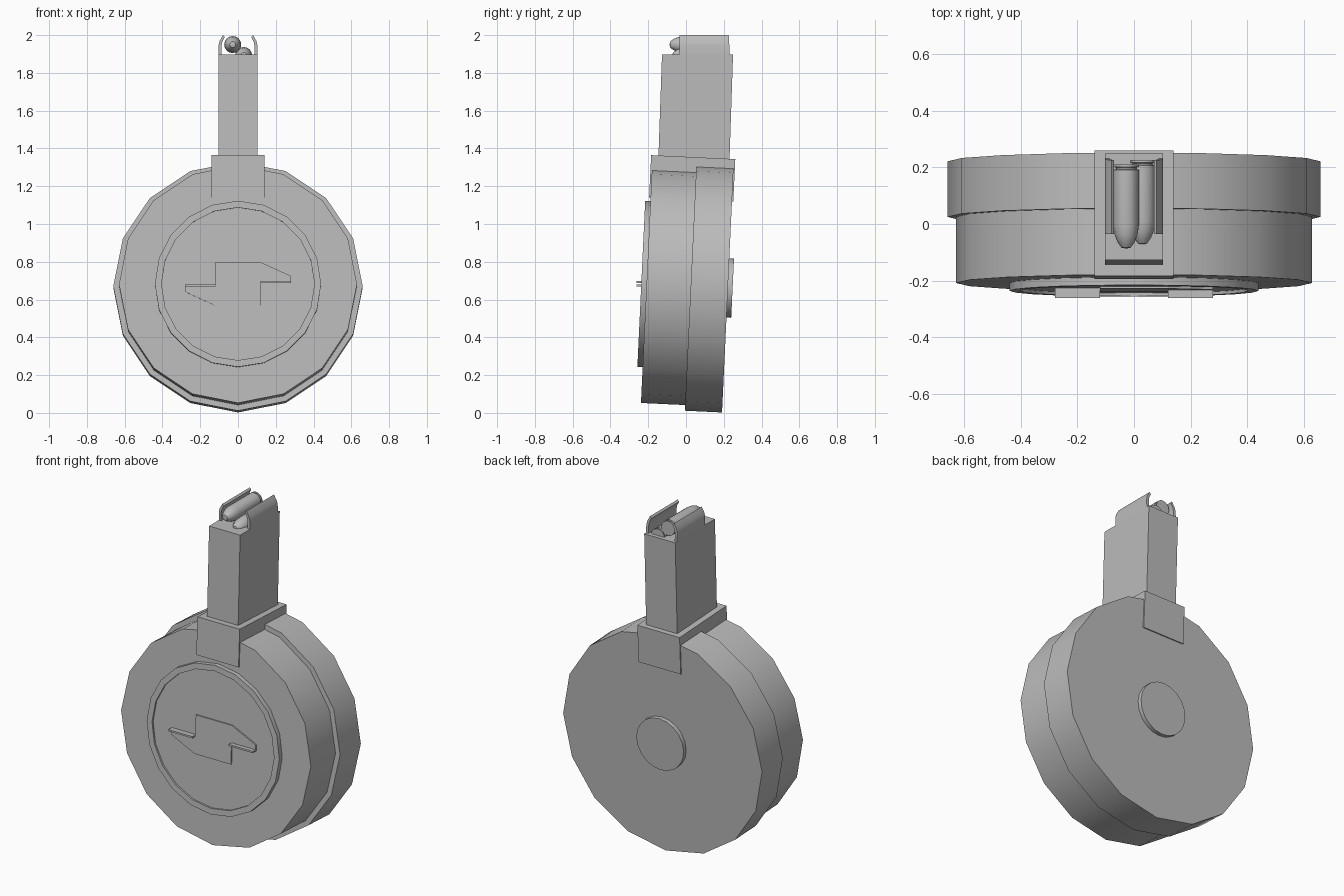
import bpy, bmesh, math
from mathutils import Matrix, Vector

if "Cube" in bpy.data.objects:
    bpy.data.objects.remove(bpy.data.objects["Cube"])

grey = bpy.data.materials.new("plain grey")
grey.diffuse_color = (0.5, 0.5, 0.5, 1)
grey.use_nodes = True
grey.node_tree.nodes["Principled BSDF"].inputs["Base Color"].default_value = grey.diffuse_color

# The drum and collar lean slightly backwards around the drum centre
LEAN = Matrix.Translation((0, 0, 0.672)) @ Matrix.Rotation(math.radians(-2.7), 4, 'X')


def finish(name, bm, matrix=LEAN, smooth=False):
    bmesh.ops.recalc_face_normals(bm, faces=bm.faces)
    bm.transform(matrix)
    me = bpy.data.meshes.new(name)
    bm.to_mesh(me)
    bm.free()
    me.materials.append(grey)
    ob = bpy.data.objects.new(name, me)
    bpy.context.collection.objects.link(ob)
    if smooth:
        bpy.ops.object.select_all(action='DESELECT')
        ob.select_set(True)
        bpy.context.view_layer.objects.active = ob
        bpy.ops.object.shade_smooth_by_angle(angle=math.radians(35))
    return ob


def lathe(name, profile, sides, matrix=LEAN):
    """Turn (radius, depth) points around the y axis; radius 0 closes an end."""
    bm = bmesh.new()
    rings = []
    for r, y in profile:
        if r == 0:
            rings.append([bm.verts.new((0, y, 0))])
        else:
            angles = [2 * math.pi * i / sides for i in range(sides)]
            rings.append([bm.verts.new((r * math.sin(a), y, r * math.cos(a))) for a in angles])
    for a, b in zip(rings, rings[1:]):
        for i in range(sides):
            j = (i + 1) % sides
            if len(a) == 1:
                bm.faces.new((a[0], b[i], b[j]))
            elif len(b) == 1:
                bm.faces.new((a[i], a[j], b[0]))
            else:
                bm.faces.new((a[i], a[j], b[j], b[i]))
    return finish(name, bm, matrix, True)


def loft(name, start, end, matrix=LEAN, smooth=False):
    """Solid between two matching outlines."""
    bm = bmesh.new()
    a = [bm.verts.new(p) for p in start]
    b = [bm.verts.new(p) for p in end]
    bm.faces.new(a)
    bm.faces.new(b[::-1])
    for i in range(len(a)):
        j = (i + 1) % len(a)
        bm.faces.new((a[i], a[j], b[j], b[i]))
    return finish(name, bm, matrix, smooth)


def rect(x0, x1, y0, y1, z):
    return [(x0, y0, z), (x1, y0, z), (x1, y1, z), (x0, y1, z)]


def box(name, x0, x1, y0, y1, z0, z1):
    return loft(name, rect(x0, x1, y0, y1, z0), rect(x0, x1, y0, y1, z1))


# Drum: narrower front half, wider rear cover
lathe("drum_front", [(0, -0.209), (0.63, -0.209), (0.63, 0.03), (0, 0.03)], 16)
lathe("drum_rear", [(0, 0.025), (0.66, 0.025), (0.66, 0.222), (0, 0.222)], 16)

# Raised front ring with a sunken plate, and the rear hub
lathe("front_ring", [(0, -0.2), (0.44, -0.2), (0.44, -0.237), (0.405, -0.237),
                     (0.405, -0.226), (0, -0.226)], 20)
lathe("rear_hub", [(0, 0.21), (0.157, 0.21), (0.157, 0.247), (0, 0.247)], 20)

# Winding key: point-symmetric plate with two folded grips
half = [(-0.12, 0.0), (-0.12, 0.115), (0.12, 0.115), (0.28, 0.042), (0.28, 0.005), (0.12, 0.005)]
outline = half[1:] + [(-x, -z) for x, z in half[1:]]
loft("key_plate", [(x, -0.22, z) for x, z in outline], [(x, -0.234, z) for x, z in outline])
box("key_grip_right", 0.12, 0.28, -0.262, -0.22, 0.004, 0.014)
box("key_grip_left", -0.28, -0.12, -0.262, -0.22, -0.014, -0.004)

# Collar joining the drum and the neck
box("collar", -0.14, 0.14, -0.217, 0.229, 0.458, 0.683)

# Neck
WORLD = Matrix.Identity(4)
loft("neck", rect(-0.103, 0.103, -0.148, 0.229, 1.3),
     rect(-0.103, 0.103, -0.127, 0.249, 1.897), WORLD)

# Feed lips bent inwards on both sides
lip = [(0.103, 1.88), (0.103, 1.945), (0.097, 1.97), (0.08, 2.0), (0.07, 1.99),
       (0.083, 1.965), (0.087, 1.945), (0.087, 1.88)]
for side, label in ((1, "right"), (-1, "left")):
    loft("feed_lip_" + label, [(side * x, -0.035, z) for x, z in lip],
         [(side * x, 0.232 - 0.06 * max(0, z - 1.9), z) for x, z in lip], WORLD, True)

# Two rounds, staggered, with a thin rim at the rear
shape = [(0, -0.087), (0.016, -0.084), (0.03, -0.065), (0.04, -0.04), (0.045, -0.005),
         (0.045, 0.192), (0.036, 0.194), (0.036, 0.2), (0.044, 0.202), (0.044, 0.21), (0, 0.21)]
for name, x, y, z in (("upper_round", -0.028, 0, 1.95), ("lower_round", 0.03, 0.015, 1.892)):
    lathe(name, shape, 16, Matrix.Translation(Vector((x, y, z))))
